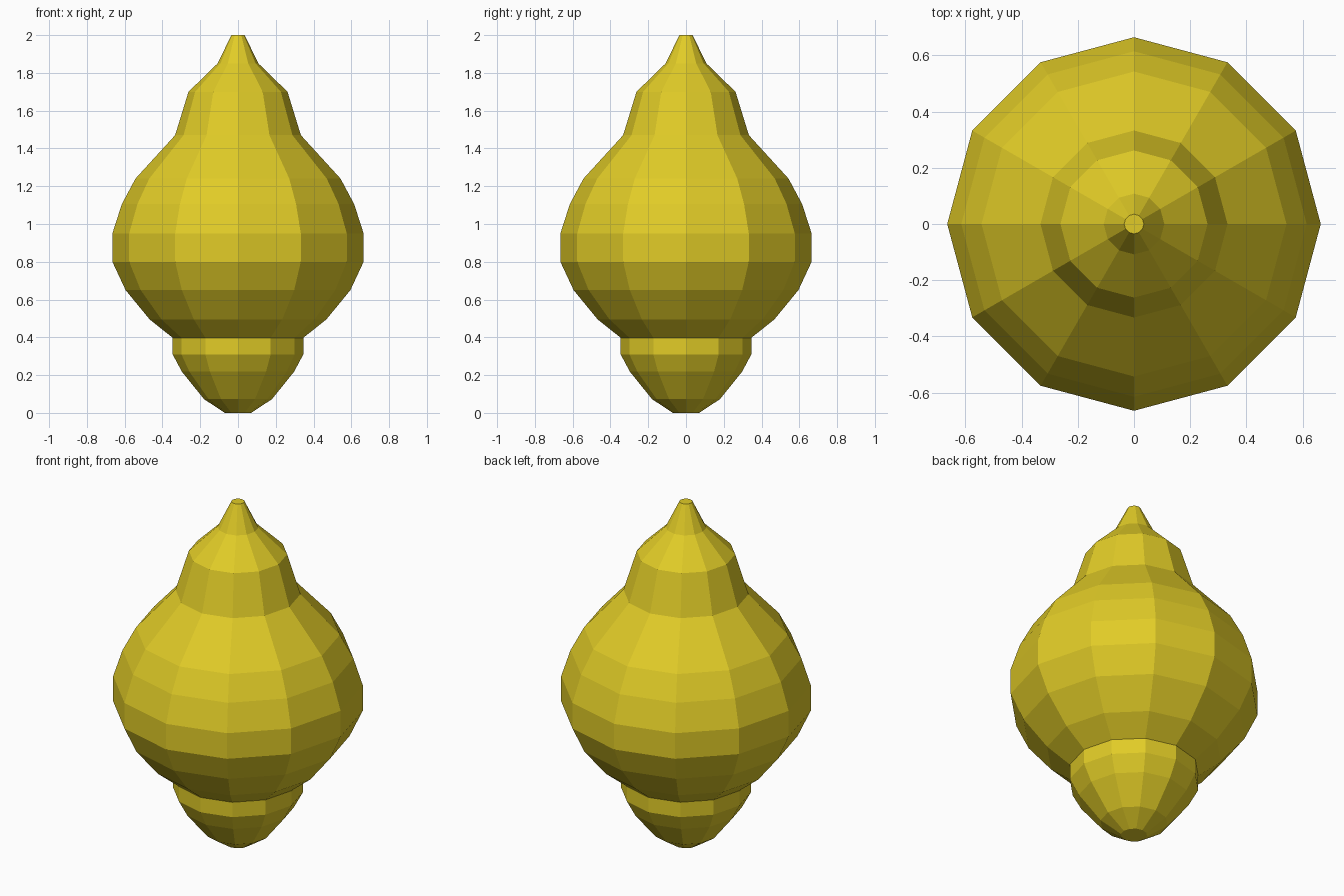
import bpy, bmesh
from math import cos, sin, tau

if "Cube" in bpy.data.objects:
    bpy.data.objects.remove(bpy.data.objects["Cube"])

SIDES = 12

mat = bpy.data.materials.new("yellow")
mat.diffuse_color = (0.75, 0.60, 0.02, 1)
mat.use_nodes = True
mat.node_tree.nodes["Principled BSDF"].inputs["Base Color"].default_value = mat.diffuse_color


def lathe(name, profile):
    """Revolve (radius, height) points, bottom to top, into a capped flat-shaded solid."""
    bm = bmesh.new()
    rings = [[bm.verts.new((r * cos(tau * i / SIDES), r * sin(tau * i / SIDES), z))
              for i in range(SIDES)] for r, z in profile]
    for low, high in zip(rings, rings[1:]):
        for i in range(SIDES):
            j = (i + 1) % SIDES
            bm.faces.new((low[i], low[j], high[j], high[i]))
    bm.faces.new(rings[0][::-1])
    bm.faces.new(rings[-1])
    mesh = bpy.data.meshes.new(name)
    bm.to_mesh(mesh)
    bm.free()
    mesh.materials.append(mat)
    obj = bpy.data.objects.new(name, mesh)
    bpy.context.collection.objects.link(obj)
    return obj


# Rounded foot below the bulb
lathe("base_cup", [(0.07, 0), (0.18, 0.073), (0.297, 0.218), (0.346, 0.31), (0.346, 0.397)])

# Bulbous body narrowing through a shoulder to the pointed tip
lathe("bulb_body", [(0.345, 0.397), (0.468, 0.495), (0.595, 0.65), (0.665, 0.80),
                    (0.665, 0.95), (0.615, 1.105), (0.543, 1.24), (0.333, 1.47),
                    (0.262, 1.70), (0.108, 1.85), (0.035, 2.0)])
